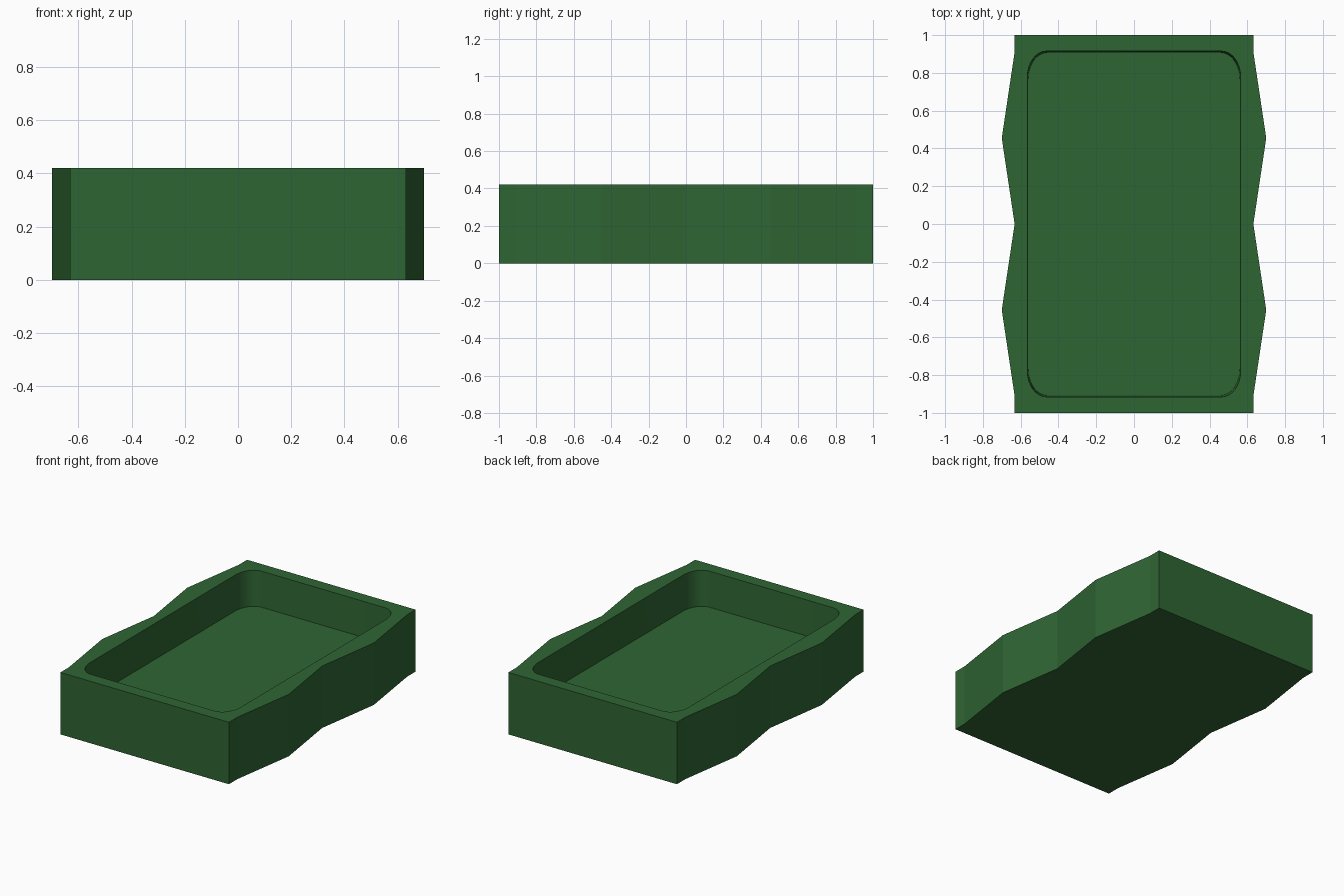
import bpy, bmesh, math

if "Cube" in bpy.data.objects:
    bpy.data.objects.remove(bpy.data.objects["Cube"])

HEIGHT, FLOOR = 0.42, 0.18


def loft(name, sections):
    """Solid through stacked closed outlines, each given as (points, z)."""
    bm = bmesh.new()
    rings = [[bm.verts.new((x, y, z)) for x, y in pts] for pts, z in sections]
    n = len(rings[0])
    bm.faces.new(rings[0][::-1])
    bm.faces.new(rings[-1])
    for low, high in zip(rings, rings[1:]):
        for i in range(n):
            j = (i + 1) % n
            bm.faces.new((low[i], low[j], high[j], high[i]))
    bmesh.ops.recalc_face_normals(bm, faces=bm.faces)
    mesh = bpy.data.meshes.new(name)
    bm.to_mesh(mesh)
    bm.free()
    obj = bpy.data.objects.new(name, mesh)
    bpy.context.collection.objects.link(obj)
    return obj


def rounded_rect(hx, hy, rx, ry, steps=8):
    """Rectangle outline with elliptical corners."""
    pts = []
    for k, (sx, sy) in enumerate([(1, 1), (-1, 1), (-1, -1), (1, -1)]):
        for i in range(steps + 1):
            a = math.pi / 2 * (k + i / steps)
            pts.append((sx * (hx - rx) + rx * math.cos(a),
                        sy * (hy - ry) + ry * math.sin(a)))
    return pts


# Outer block: straight ends, zigzag long sides
side = [(0.632, -1), (0.632, -0.91), (0.7, -0.455), (0.632, 0),
        (0.7, 0.455), (0.632, 0.91), (0.632, 1)]
outline = side + [(-x, y) for x, y in reversed(side)]
tray = loft("tray", [(outline, 0), (outline, HEIGHT)])

# Pocket with rounded corners and slightly drafted walls
top = rounded_rect(0.565, 0.915, 0.10, 0.14)
base = rounded_rect(0.56, 0.907, 0.10, 0.14)
over = 0.0
pocket = loft("pocket_cutter", [(base, FLOOR), (top, HEIGHT), (top, HEIGHT + 0.1)])
pocket.hide_render = True

# Cut the pocket, then drop the cutter
cut = tray.modifiers.new("pocket", 'BOOLEAN')
cut.operation = 'DIFFERENCE'
cut.solver = 'EXACT'
cut.object = pocket
bpy.context.view_layer.objects.active = tray
tray.select_set(True)
bpy.ops.object.modifier_apply(modifier=cut.name)
bpy.data.objects.remove(pocket)

# Smooth only the rounded pocket corners; zigzag sides stay flat
bm = bmesh.new()
bm.from_mesh(tray.data)
for f in bm.faces:
    c = f.calc_center_median()
    f.smooth = abs(f.normal.z) < 0.5 and abs(c.x) < 0.58 and abs(c.y) < 0.95
for e in bm.edges:
    e.smooth = e.calc_face_angle(0) < math.radians(30)
bm.to_mesh(tray.data)
bm.free()

# Green material
green = bpy.data.materials.new("green")
green.diffuse_color = (0.028, 0.13, 0.033, 1)
green.use_nodes = True
green.node_tree.nodes["Principled BSDF"].inputs["Base Color"].default_value = green.diffuse_color
tray.data.materials.clear()
tray.data.materials.append(green)
